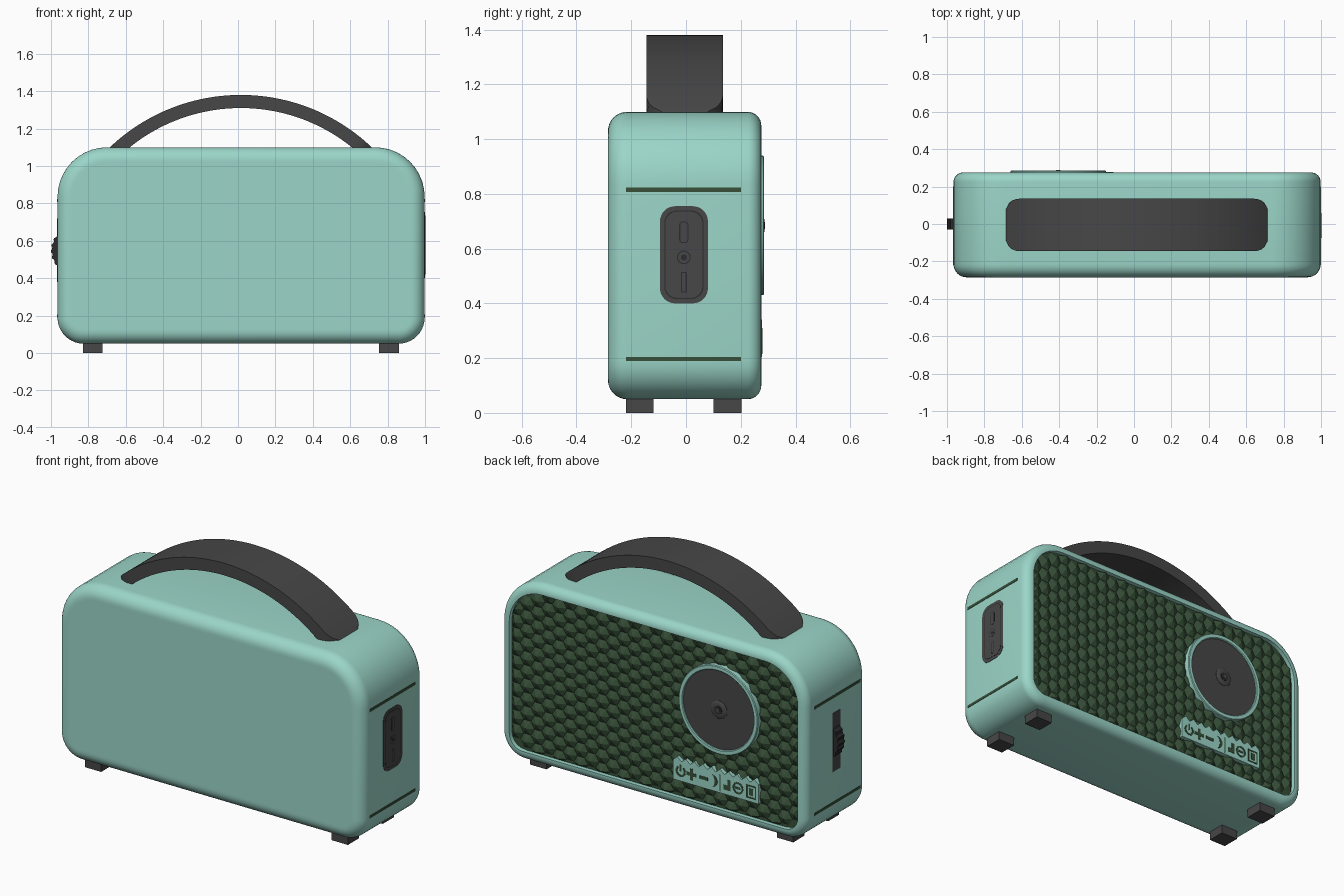
import bpy, bmesh, math
from math import sin, cos, pi

if "Cube" in bpy.data.objects:
    bpy.data.objects.remove(bpy.data.objects["Cube"])


def mat(name, c):
    m = bpy.data.materials.new(name)
    m.diffuse_color = (*c, 1)
    m.use_nodes = True
    m.node_tree.nodes["Principled BSDF"].inputs["Base Color"].default_value = m.diffuse_color
    return m


MINT = mat("mint", (0.33, 0.67, 0.58))
GREY = mat("charcoal", (0.063, 0.063, 0.063))
DARK = mat("near_black", (0.025, 0.025, 0.025))
GREEN = mat("dark_green", (0.038, 0.08, 0.04))


def finish(name, bm, mats, smooth=True, recalc=True):
    if recalc:
        bmesh.ops.recalc_face_normals(bm, faces=bm.faces)
    me = bpy.data.meshes.new(name)
    bm.to_mesh(me)
    bm.free()
    ob = bpy.data.objects.new(name, me)
    bpy.context.collection.objects.link(ob)
    for m in mats:
        me.materials.append(m)
    if smooth:
        bpy.ops.object.select_all(action='DESELECT')
        ob.select_set(True)
        bpy.context.view_layer.objects.active = ob
        bpy.ops.object.shade_smooth_by_angle(angle=math.radians(35))
    return ob


def loft(name, rings, mats, back_mat=0, smooth=True):
    """Bridge equal-length rings of 3D points and cap both ends."""
    bm = bmesh.new()
    vs = [[bm.verts.new(p) for p in r] for r in rings]
    n = len(vs[0])
    for a, b in zip(vs, vs[1:]):
        for i in range(n):
            bm.faces.new((a[i], a[(i + 1) % n], b[(i + 1) % n], b[i]))
    bm.faces.new(vs[0])
    bm.faces.new(vs[-1]).material_index = back_mat
    return finish(name, bm, mats, smooth)


def prism(name, pts, axis, lo, hi, m, smooth=True):
    """Extrude a 2D outline along x (points are y, z), y (x, z) or z (x, y)."""
    put = {'x': lambda u, v, d: (d, u, v), 'y': lambda u, v, d: (u, d, v),
           'z': lambda u, v, d: (u, v, d)}[axis]
    return loft(name, [[put(u, v, d) for u, v in pts] for d in (lo, hi)], [m], 0, smooth)


def rect(u0, u1, v0, v1):
    return [(u0, v0), (u1, v0), (u1, v1), (u0, v1)]


def round_rect(u0, u1, v0, v1, rb, rt, n=8):
    pts = []
    for u, v, r, a in ((u1 - rt, v1 - rt, rt, 0), (u0 + rt, v1 - rt, rt, 1),
                       (u0 + rb, v0 + rb, rb, 2), (u1 - rb, v0 + rb, rb, 3)):
        pts += [(u + r * cos((a + k / n) * pi / 2), v + r * sin((a + k / n) * pi / 2)) for k in range(n + 1)]
    return pts


def arc(cu, cv, r, a0, a1, n):
    return [(cu + r * cos(a0 + (a1 - a0) * k / n), cv + r * sin(a0 + (a1 - a0) * k / n)) for k in range(n + 1)]


def circle(cu, cv, r, n=32):
    return arc(cu, cv, r, 0, 2 * pi, n)[:-1]


def lathe(name, prof, cx, cz, m, n=64):
    """Stack circles of (radius, y) around a y axis."""
    return loft(name, [[(x, y, z) for x, z in circle(cx, cz, r, n)] for r, y in prof], [m])


# Body shell with rounded edges and a recessed back
X0, X1, Z0, Z1, RB, RT = -0.965, 0.998, 0.05, 1.10, 0.14, 0.265
Y0, Y1 = -0.285, 0.275


def outline(off):
    return round_rect(X0 + off, X1 - off, Z0 + off, Z1 - off, RB - off, RT - off, 10)


F, B = 0.07, 0.05
layers = [(F + 0.01, Y0)]
layers += [(F * (1 - sin(k * pi / 16)), Y0 + F * (1 - cos(k * pi / 16))) for k in range(9)]
layers += [(B * (1 - cos(k * pi / 16)), Y1 - B * (1 - sin(k * pi / 16))) for k in range(9)]
layers += [(0.055, Y1), (0.055, 0.245)]
loft("body", [[(x, y, z) for x, z in outline(o)] for o, y in layers], [MINT, GREEN], 1)

# Grille: field of low hexagonal pyramids clipped to the rounded recess
S, O = 0.046, 0.055


def clip(x, z):
    cx = min(max(x, X0 + O), X1 - O)
    cz = min(max(z, Z0 + O), Z1 - O)
    r = (RT if cz > 0.6 else RB) - O
    kx = min(max(cx, X0 + O + r), X1 - O - r)
    kz = min(max(cz, Z0 + O + r), Z1 - O - r)
    d = math.hypot(cx - kx, cz - kz)
    if cx != kx and cz != kz and d > r:
        cx, cz = kx + (cx - kx) * r / d, kz + (cz - kz) * r / d
    return cx, cz


bm = bmesh.new()
grid = {}
for j in range(28):
    for q in range(-j // 2 - 2, 46 - j // 2):
        x, z = -0.95 + (q + j / 2) * S, 0.08 + j * S * 0.866
        cx, cz = clip(x, z)
        out = abs(cx - x) + abs(cz - z) > 1e-6
        y = 0.272 if (q - j) % 3 == 0 and not out else 0.25
        grid[q, j] = (bm.verts.new((cx, y, cz)), out)
for q, j in list(grid):
    for tri in (((q, j), (q, j + 1), (q + 1, j)), ((q + 1, j), (q, j + 1), (q + 1, j + 1))):
        if all(t in grid for t in tri) and not all(grid[t][1] for t in tri):
            bm.faces.new([grid[t][0] for t in tri])
bmesh.ops.remove_doubles(bm, verts=bm.verts, dist=1e-5)
bmesh.ops.delete(bm, geom=[v for v in bm.verts if not v.link_faces], context='VERTS')
finish("grille", bm, [GREEN], smooth=False, recalc=False)

# Speaker ring, disc and centre button
CX, CZ = -0.405, 0.685
lathe("speaker_ring", [(0.228, 0.25), (0.255, 0.25), (0.255, 0.281), (0.251, 0.285),
                       (0.232, 0.285), (0.228, 0.281), (0.228, 0.25)], CX, CZ, MINT)
lathe("speaker_disc", [(0.235, 0.25), (0.235, 0.275)], CX, CZ, GREY)
lathe("speaker_button", [(0.052, 0.27), (0.052, 0.277), (0.045, 0.282), (0.03, 0.284)], CX, CZ, GREY, 32)
lathe("button_ring", [(0.024, 0.28), (0.024, 0.286)], CX, CZ, DARK, 24)
lathe("button_tip", [(0.013, 0.28), (0.013, 0.288)], CX, CZ, GREY, 24)

# Control plate with zigzag upper edge
plate = [(-0.66, 0.205), (-0.11, 0.205)]
plate += [(-0.11 - 0.55 * k / 20, 0.318 if k % 2 == 0 else 0.342) for k in range(21)]
prism("control_plate", plate, 'y', 0.25, 0.277, MINT, False)


# Control icons as thin plates
def icon(name, pts):
    prism("icon_" + name, pts, 'y', 0.276, 0.279, GREEN, False)


IZ = 0.262
icon("power_arc", arc(-0.16, IZ, 0.032, 0.7 * pi, 2.3 * pi, 20) + arc(-0.16, IZ, 0.021, 2.3 * pi, 0.7 * pi, 20))
icon("power_bar", rect(-0.165, -0.155, IZ, IZ + 0.038))
icon("plus_bar", rect(-0.263, -0.197, IZ - 0.009, IZ + 0.009))
icon("plus_top", rect(-0.239, -0.221, IZ + 0.009, IZ + 0.033))
icon("plus_bottom", rect(-0.239, -0.221, IZ - 0.033, IZ - 0.009))
icon("minus", rect(-0.335, -0.28, IZ - 0.009, IZ + 0.009))
icon("crescent", arc(-0.36, IZ, 0.036, 0.5 * pi, 1.5 * pi, 16) + arc(-0.36, IZ, 0.036, -0.5 * pi, 0.5 * pi, 2)[:1]
     + [(-0.36 - 0.018 * cos(a * pi / 16), IZ + 0.036 * sin(a * pi / 16)) for a in range(-7, 8)])
icon("divider", rect(-0.416, -0.41, 0.215, 0.31))
icon("bar_low", rect(-0.48, -0.435, IZ - 0.03, IZ - 0.004))
icon("bar_high", rect(-0.48, -0.462, IZ - 0.004, IZ + 0.03))
icon("dial", arc(-0.528, IZ, 0.034, 0, 1.98 * pi, 28) + arc(-0.528, IZ, 0.024, 1.98 * pi, 0, 28))
icon("dial_bar", rect(-0.545, -0.511, IZ - 0.006, IZ + 0.006))
for i, (a, b, c, d) in enumerate(((-0.645, -0.58, 0.03, 0.038), (-0.645, -0.58, -0.038, -0.03),
                                  (-0.645, -0.637, -0.03, 0.03), (-0.588, -0.58, -0.03, 0.03),
                                  (-0.625, -0.6, -0.02, 0.02))):
    icon(f"box_{i}", rect(a, b, IZ + c, IZ + d))

# Handle: arched strap with rounded ends in plan
HX, HZ, RO, RI, W, C = 0.015, 0.365, 1.015, 0.945, 0.14, 0.07


def half_width(x):
    t = min(max(abs(x - HX) - (0.70 - C), 0), C)
    return W - C + math.sqrt(max(C * C - t * t, 0))


rings = []
for k in range(73):
    a = math.radians(-46 + 92 * k / 72)
    ring = []
    for r, s in ((RO, -1), (RO, 1), (RI, 1), (RI, -1)):
        x = HX + r * sin(a)
        ring.append((x, -0.005 + s * half_width(x), HZ + r * cos(a)))
    rings.append(ring)
loft("handle", rings, [GREY])

# Feet
for i, x in enumerate((-0.83, 0.755)):
    for j, y in enumerate((-0.22, 0.1)):
        prism(f"foot_{i}{j}", rect(x, x + 0.105, y, y + 0.102), 'z', 0, 0.06, GREY, False)

# Side seams, both ends
for side, x in (("right", X1), ("left", X0)):
    for k, (z0, z1) in enumerate(((0.19, 0.205), (0.807, 0.823))):
        prism(f"{side}_seam_{k}", rect(-0.22, 0.2, z0, z1), 'x', x - 0.002, x + 0.002, GREEN, False)

# Port panel on the right side
prism("port_panel", round_rect(-0.095, 0.08, 0.4, 0.755, 0.055, 0.055), 'x', 0.99, 1.0, GREY)
prism("port_groove", round_rect(-0.079, 0.064, 0.416, 0.739, 0.045, 0.045), 'x', 0.99, 1.0006, DARK)
prism("port_face", round_rect(-0.075, 0.06, 0.42, 0.735, 0.042, 0.042), 'x', 0.99, 1.0012, GREY)
for nm, (z0, z1, w, r) in {"upper": (0.62, 0.70, 0.017, 0.014), "lower": (0.44, 0.515, 0.011, 0.003)}.items():
    prism(nm + "_slot_edge", round_rect(-0.008 - w, -0.008 + w, z0, z1, r, r), 'x', 0.99, 1.0018, DARK)
    prism(nm + "_slot", round_rect(-0.004 - w, -0.012 + w, z0 + 0.004, z1 - 0.004, r * 0.7, r * 0.7),
          'x', 0.99, 1.0024, GREY)
for k, (r, m) in enumerate(((0.025, DARK), (0.021, GREY), (0.011, DARK))):
    prism(f"jack_{k}", circle(-0.008, 0.568, r, 24), 'x', 0.99, 1.0018 + k * 0.0006, m)

# Thumb wheel and its slot on the left side
prism("wheel_slot", rect(-0.036, 0.036, 0.38, 0.72), 'x', X0 - 0.002, X0 + 0.01, GREY, False)
gear = [(-0.867 + r * cos(a), 0.548 + r * sin(a)) for k in range(96)
        for a in [2 * pi * k / 96] for r in [0.133 if k % 4 < 2 else 0.127]]
prism("thumb_wheel", gear, 'y', -0.03, 0.03, DARK, False)
